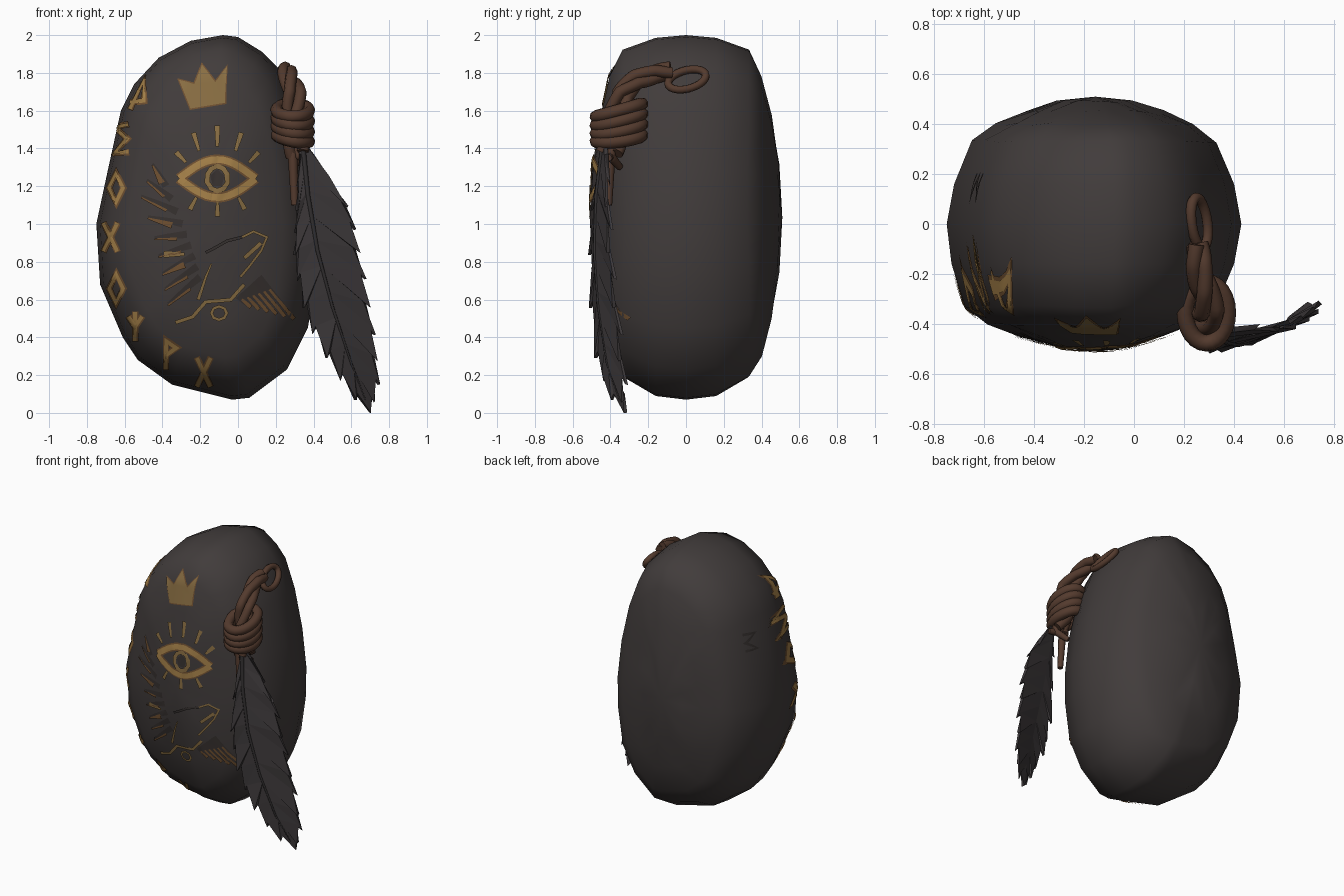
import bpy, bmesh, math, random
from mathutils import Vector
from mathutils.bvhtree import BVHTree

random.seed(4)
if "Cube" in bpy.data.objects:
    bpy.data.objects.remove(bpy.data.objects["Cube"])


def material(name, *rgb):
    m = bpy.data.materials.new(name)
    m.use_nodes = True
    m.diffuse_color = (*rgb, 1)
    shader = m.node_tree.nodes["Principled BSDF"]
    shader.inputs["Base Color"].default_value = (*rgb, 1)
    shader.inputs["Roughness"].default_value = 0.8
    return m


STONE = material("dark stone", .053, .045, .044)
GROOVE = material("carved shadow", .038, .031, .029)
GOLD = material("old gold", .37, .215, .065)
DULL = material("dull gold", .25, .155, .055)
BRONZE = material("worn bronze", .16, .08, .03)
ROPE = material("brown cord", .088, .043, .027)
PLUME = material("black feather", .046, .04, .042)
QUILL = material("dark quill", .03, .027, .028)


def add_object(name, mesh, mat, smooth=True):
    mesh.materials.append(mat)
    for p in mesh.polygons:
        p.use_smooth = smooth
    ob = bpy.data.objects.new(name, mesh)
    bpy.context.collection.objects.link(ob)
    return ob


def from_bmesh(name, bm, mat, smooth=True):
    mesh = bpy.data.meshes.new(name)
    bm.to_mesh(mesh)
    return add_object(name, mesh, mat, smooth)


def interp(points, u):
    """Point at u in 0..1 along a list of points."""
    f = min(max(u, 0), .9999) * (len(points) - 1)
    i = int(f)
    return Vector(points[i]).lerp(Vector(points[i + 1]), f - i)


# --- Stone: front outline swept through a pillow-shaped depth profile
outline = [(-.08, 2), (-.25, 1.97), (-.42, 1.88), (-.55, 1.74), (-.62, 1.6), (-.69, 1.28),
           (-.75, 1), (-.73, .68), (-.61, .4), (-.53, .28), (-.35, .15), (-.03, .07), (.06, .08),
           (.26, .23), (.37, .45), (.42, .75), (.43, 1), (.39, 1.3), (.31, 1.6), (.22, 1.82),
           (.13, 1.91), (0, 1.99)]
# depth, with the outline's scale upward, downward and sideways there
half = [(.51, 0, 0, 0), (.49, .3, .3, .27), (.45, .56, .56, .47), (.4, .78, .77, .67),
        (.33, .92, .88, .83), (.16, .985, .98, .95)]
profile = [(-y, *s) for y, *s in half] + [(0, 1, 1, 1)] + list(reversed(half))
CX, CZ = -.155, 1.035

bm = bmesh.new()
rings = []
for y, up, down, across in profile:
    if up == 0:
        rings.append([bm.verts.new((CX, y, CZ))])
        continue
    wobble = .006 if up < .95 else 0
    ring = []
    for x, z in outline:
        sx = (across + up) / 2 if y < 0 and x < CX else across
        sz = up if z > CZ else down
        ring.append(bm.verts.new((CX + (x - CX) * sx, y + random.uniform(-wobble, wobble),
                                  CZ + (z - CZ) * sz)))
    rings.append(ring)
for a, b in zip(rings, rings[1:]):
    for i in range(len(outline)):
        j = (i + 1) % len(outline)
        quad = [a[i % len(a)], a[j % len(a)], b[j % len(b)], b[i % len(b)]]
        bm.faces.new(list(dict.fromkeys(quad)))
bmesh.ops.recalc_face_normals(bm, faces=bm.faces)
bmesh.ops.triangulate(bm, faces=bm.faces)
tree = BVHTree.FromBMesh(bm)
from_bmesh("stone", bm, STONE)
bm.free()


# --- Carved marks: flat shapes laid onto the stone surface
def stroke(points, w0=.022, w1=None):
    """Tapered, mitred ribbon of quads along a polyline."""
    w1 = w0 if w1 is None else w1
    pts = [Vector(p) for p in points]
    n, closed = len(pts) - 1, (pts[0] - pts[-1]).length < 1e-5
    rails = []
    for i, p in enumerate(pts):
        before = pts[i - 1] if i else (pts[-2] if closed else None)
        after = pts[i + 1] if i < n else (pts[1] if closed else None)
        d1 = (p - before).normalized() if before else (after - p).normalized()
        d2 = (after - p).normalized() if after else d1
        d = (d1 + d2).normalized() if (d1 + d2).length > .1 else d1
        side = Vector((-d.y, d.x)) / max(d.dot(d1), .5) * (w0 + (w1 - w0) * i / n) / 2
        rails.append((p + side, p - side))
    return [[a[0], a[1], b[1], b[0]] for a, b in zip(rails, rails[1:])]


def arc(cx, cz, rx, rz, start, end, n=12):
    angles = [math.radians(start + (end - start) * i / n) for i in range(n + 1)]
    return [(cx + rx * math.cos(t), cz + rz * math.sin(t)) for t in angles]


def engrave(name, polys, mat, lift=.009, side=False):
    bm = bmesh.new()
    for poly in polys:
        bm.faces.new([bm.verts.new((u, 0, v)) for u, v in poly])
    bmesh.ops.triangulate(bm, faces=bm.faces)
    bmesh.ops.subdivide_edges(bm, edges=bm.edges, cuts=3, use_grid_fill=True)
    ray = Vector((1, 0, 0)) if side else Vector((0, 1, 0))
    for v in bm.verts:
        p = Vector((-2, v.co.x, v.co.z)) if side else Vector((v.co.x, -2, v.co.z))
        hit, normal, _, _ = tree.ray_cast(p, ray)
        if hit is None:
            hit, normal, _, _ = tree.find_nearest(Vector((p.x, -.2, p.z)))
        v.co = hit + normal * lift
    bm.normal_update()
    for f in bm.faces:
        if f.normal.dot(ray) > 0:
            f.normal_flip()
    from_bmesh(name, bm, mat)
    bm.free()


# Crown
crown = [(-.25, 1.61), (-.07, 1.64), (-.06, 1.83), (-.12, 1.75), (-.19, 1.84), (-.23, 1.74), (-.31, 1.76)]
engrave("crown", [crown], DULL)
engrave("crown_edge", stroke(crown + crown[:1], .014), BRONZE, .006)

# Eye with rays
ex, ez = -.11, 1.24
upper = [(ex - .2 + .4 * i / 14, ez + .1 * math.sin(math.pi * i / 14)) for i in range(15)]
lower = [(x, 2 * ez - z) for x, z in upper]
engrave("eye_lids", stroke(upper, .036) + stroke(lower, .036), GOLD)
engrave("eye_lid_edges", stroke(upper, .054) + stroke(lower, .054), BRONZE, .006)
engrave("eye_iris", stroke(arc(ex, ez, .055, .065, 90, 450, 10), .026), DULL, .009)
engrave("eye_pupil", [arc(ex, ez, .04, .05, 90, 378, 4)], GROOVE, .006)
rays = []
for deg in (30, 60, 90, 120, 150, 235, 270, 305):
    c, s = math.cos(math.radians(deg)), math.sin(math.radians(deg))
    r = .28 if s > 0 else .2
    rays += stroke([(ex + c * .19, ez + s * r * .6), (ex + c * .25, ez + s * r)], .016, .028)
engrave("eye_rays", rays, DULL)

# Bird: wing and tail feathers with worn metal edges
wing_root = [(-.38, 1.2), (-.3, 1.02), (-.24, .87), (-.2, .72)]
wing_tip = [(-.45, 1.32), (-.51, 1.15), (-.44, .93), (-.4, .74), (-.37, .58)]
feathers, edges = [], []
for i in range(9):
    root, tip = interp(wing_root, i / 8), interp(wing_tip, i / 8)
    feathers += stroke([root, root.lerp(tip, .6), tip], .04, .01)
    drop = Vector((0, -.02))
    edges += stroke([root.lerp(tip, .3) + drop, tip + drop / 2], .016 if i % 3 else .034, .008)
for i in range(6):
    root, tip = Vector((.11 - i * .022, .72 - i * .02)), Vector((.29 - i * .045, .5 + i * .012))
    feathers += stroke([root, tip], .034, .02)
    edges += stroke([root.lerp(tip, .3), tip], .012, .02)
engrave("bird_feathers", feathers, GROOVE, .005)
engrave("bird_feather_edges", edges, BRONZE)
trim = stroke([(.02, .93), (.08, .96), (.15, .93), (.12, .86), (.06, .78), (.01, .72)], .014)
trim += stroke([(.03, .82), (.12, .9)], .022) + stroke([(-.21, .6), (-.17, .72), (-.14, .79)], .02, .008)
trim += stroke([(-.33, .48), (-.24, .51), (-.17, .59), (-.04, .6), (.03, .68)], .02)
trim += stroke([(-.39, .84), (-.28, .84)], .035, .015)
trim += stroke(arc(-.1, .53, .04, .035, 0, 360, 8), .016)
engrave("bird_trim", trim, DULL)
engrave("bird_back_line", stroke([(-.17, .85), (-.13, .87), (-.06, .91), (.02, .93)], .016), GROOVE)

# Rune band round the edge, each glyph drawn in a unit box
diamond = [[(0, 1), (1, 0), (0, -1), (-1, 0), (0, 1)]]
cross = [[(-1, -1), (1, 1)], [(-1, 1), (1, -1)]]
arrow = [[(-1, -1), (1, 1), (1, -.4), (-1, -.5)]]
fork = [[(0, -1), (0, 1)], [(-1, .7), (0, 0), (1, .7)]]
flag = [[(-.5, -1), (-.5, 1), (1, .5), (-.5, 0)]]
kink = [[(1, 1), (-1, .8), (.8, 0), (-1, -1), (1, -.9)]]
runes = [(arrow, -.53, 1.68), (kink, -.61, 1.45), (diamond, -.64, 1.19), (cross, -.67, .93),
         (diamond, -.64, .66), (fork, -.54, .46), (flag, -.36, .31), (cross, -.18, .22)]


def glyph(shape, cx, cz, sx, sz, w):
    return [q for line in shape for q in stroke([(cx + x * sx, cz + z * sz) for x, z in line], w)]


marks, shade = [], []
for shape, x, z in runes:
    marks += glyph(shape, x, z, .036, .075, .02)
    shade += glyph(shape, x, z, .037, .078, .034)
engrave("runes", marks, GOLD)
engrave("rune_edges", shade, BRONZE, .006)
engrave("side_rune", glyph(kink, .15, 1.45, .05, .06, .02), GROOVE, .006, side=True)


# --- Cord
def tube(name, points, radius, mat, cyclic=False, taper=0):
    curve = bpy.data.curves.new(name, "CURVE")
    curve.dimensions = "3D"
    curve.bevel_depth, curve.bevel_resolution, curve.use_fill_caps = radius, 2, True
    spline = curve.splines.new("POLY")
    spline.points.add(len(points) - 1)
    for i, (sp, p) in enumerate(zip(spline.points, points)):
        sp.co = (*p, 1)
        sp.radius = 1 - taper * i / len(points)
    spline.use_cyclic_u = cyclic
    temp = bpy.data.objects.new(name, curve)
    mesh = bpy.data.meshes.new_from_object(temp)
    bpy.data.objects.remove(temp)
    return add_object(name, mesh, mat)


path = [(.25, -.08, 1.81), (.26, -.16, 1.8), (.28, -.26, 1.76), (.3, -.34, 1.69), (.3, -.37, 1.58),
        (.3, -.38, 1.47), (.33, -.4, 1.37)]
for k in range(3):
    pts = []
    for i in range(41):
        u = i / 40
        p, d = interp(path, u), (interp(path, u + .08) - interp(path, u - .08)).normalized()
        n = d.cross(Vector((1, 0, 0))).normalized()
        t = u * 6 + k * math.tau / 3
        spread = .02 + .03 * u
        pts.append(p + (n * math.cos(t) + d.cross(n) * math.sin(t)) * spread)
    tube(f"cord_strand_{k + 1}", pts, .031, ROPE)

# Loop at the upper end, lying on the shoulder
ring = [math.tau * i / 24 for i in range(24)]
tube("cord_loop", [(.262 - .032 * math.sin(t) - .012 * math.cos(t), .005 + .1 * math.cos(t),
                    1.765 + .05 * math.sin(t) + .02 * math.cos(t)) for t in ring], .021, ROPE, True)

# Binding wraps, each at its own slant
for k in range(4):
    tube(f"cord_wrap_{k + 1}", [(.29 + .085 * math.cos(t), -.355 + .122 * math.sin(t),
                                 1.455 + k * .049 + .016 * math.sin(t) - .018 * math.cos(t + k / 2))
                                for t in ring], .034, ROPE, True)

# Loose ends below the binding
for k, (x, y, z) in enumerate([(.3, -.41, 1.1), (.4, -.41, 1.35), (.28, -.35, 1.3)]):
    ends = [(.27 + k * .03, -.38, 1.46), (.29 + k * .03, -.4, 1.36), (x, y, z)]
    tube(f"cord_end_{k + 1}", [interp(ends, i / 8) for i in range(9)], .034, ROPE, taper=.5)

# --- Feather: two toothed vanes swept down from a curved quill
shaft = [(.34, -.43, 1.44), (.37, -.465, 1.15), (.42, -.475, .86), (.5, -.455, .56), (.6, -.41, .26),
         (.7, -.32, 0)]
left = [(.33, -.45, 1.36), (.31, -.49, 1.08), (.3, -.5, .82), (.37, -.49, .5), (.53, -.45, .22), (.7, -.32, 0)]
right = [(.41, -.42, 1.36), (.59, -.41, 1.1), (.65, -.4, .83), (.71, -.36, .5), (.745, -.33, .2), (.7, -.32, 0)]
ROWS = 11
bm = bmesh.new()
for edge in (left, right):
    for i in range(ROWS):
        a, b = i / ROWS, (i + 1) / ROWS
        notch = [interp(shaft, u).lerp(interp(edge, u), .88) for u in (a, b)]
        point = interp(shaft, b).lerp(interp(edge, b), 1.04)
        if i < ROWS - 1:
            point += Vector((0, .012 - .024 * (i % 2), -.03))
        corners = [interp(shaft, a), notch[0], point, notch[1], interp(shaft, b)]
        verts = [bm.verts.new(c) for c in corners]
        for j in range(1, 4):
            bm.faces.new([verts[0], verts[j], verts[j + 1]])
bmesh.ops.remove_doubles(bm, verts=bm.verts, dist=.002)
bmesh.ops.recalc_face_normals(bm, faces=bm.faces)
vanes = from_bmesh("feather_vanes", bm, PLUME, smooth=False)
bm.free()
thick = vanes.modifiers.new("thickness", "SOLIDIFY")
thick.thickness, thick.offset = .02, 0
tube("feather_quill", [interp(shaft, i / 20) + Vector((0, -.008, 0)) for i in range(20)], .014, QUILL, taper=.7)
